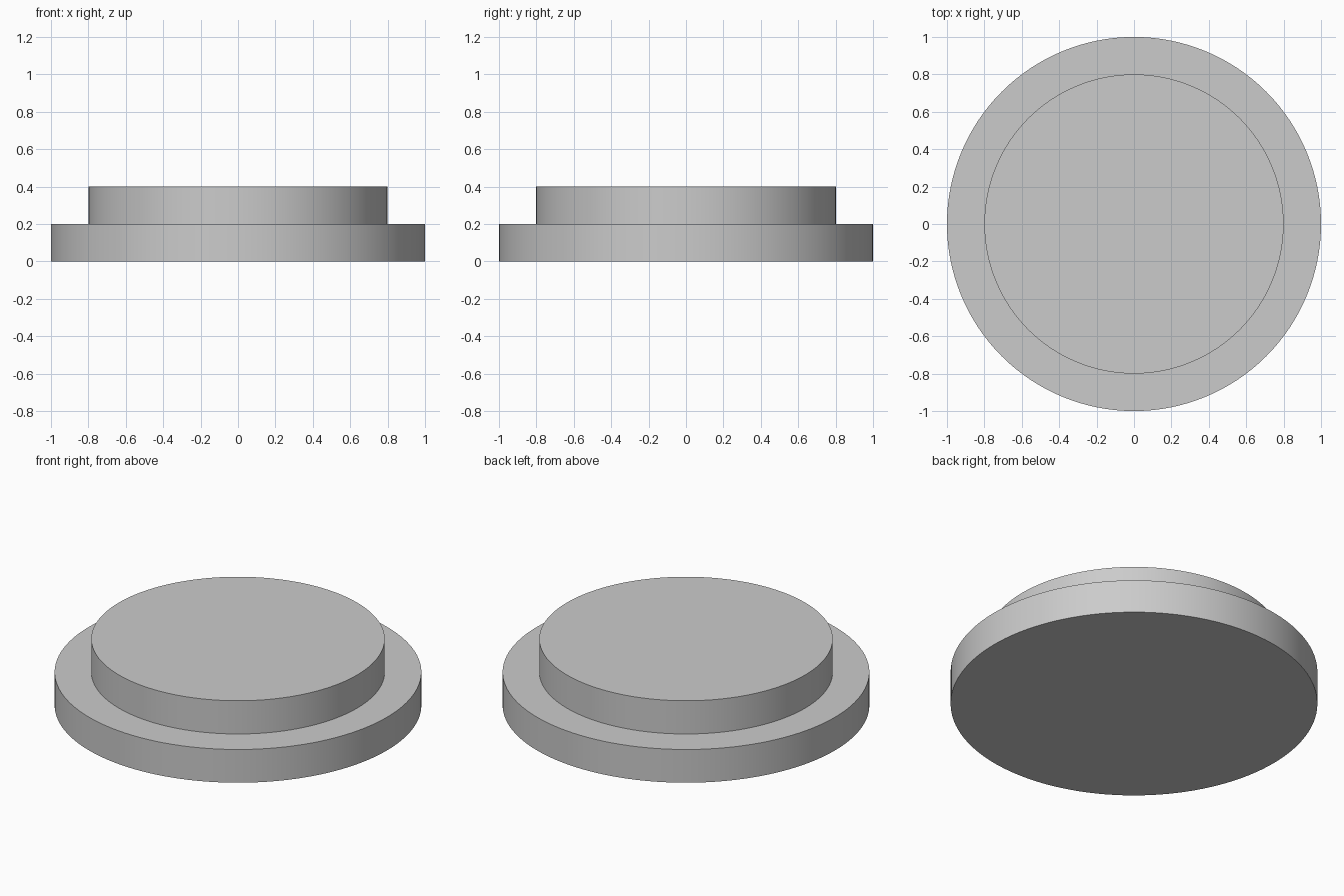
import bpy
import math

if "Cube" in bpy.data.objects:
    bpy.data.objects.remove(bpy.data.objects["Cube"])


def disc(name, radius, z_bottom, height):
    bpy.ops.mesh.primitive_cylinder_add(
        vertices=128, radius=radius, depth=height,
        location=(0, 0, z_bottom + height / 2))
    obj = bpy.context.object
    obj.name = name
    bpy.ops.object.shade_smooth_by_angle(angle=math.radians(30))
    return obj


# Wide lower step
disc("base_disc", 1.0, 0.0, 0.2)

# Narrower upper step
disc("top_disc", 0.8, 0.2, 0.2)
